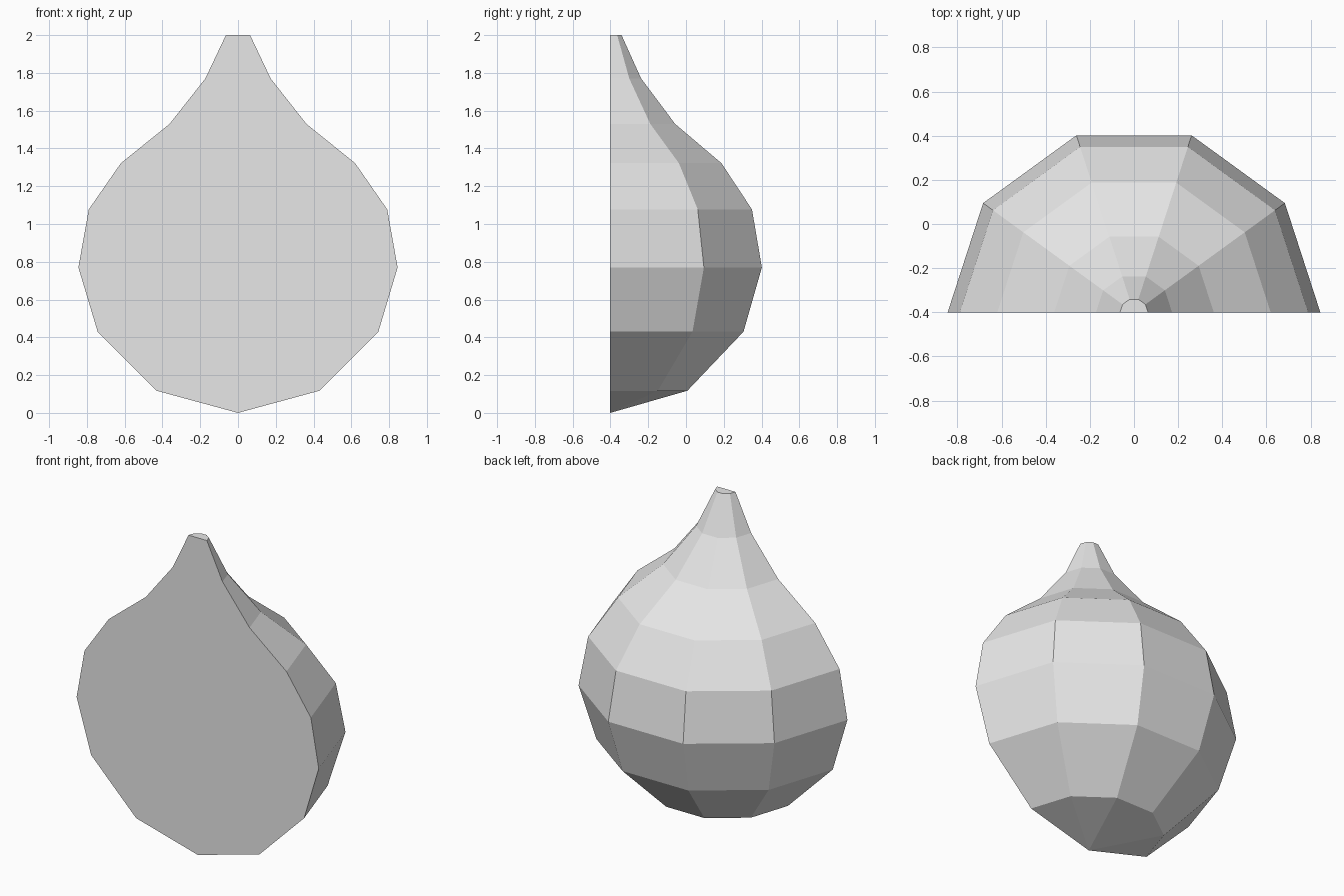
import bpy, bmesh
from math import sin, cos, pi

cube = bpy.data.objects.get("Cube")
if cube:
    bpy.data.objects.remove(cube, do_unlink=True)

# One plain grey for the whole part
grey = bpy.data.materials.new("plain_grey")
grey.use_nodes = True
colour = (0.8, 0.8, 0.8, 1)
grey.diffuse_color = colour
grey.node_tree.nodes["Principled BSDF"].inputs["Base Color"].default_value = colour

# Teardrop profile (radius, height) above the bottom tip
PROFILE = [(0.43, 0.117), (0.743, 0.43), (0.845, 0.77), (0.79, 1.077),
           (0.62, 1.322), (0.362, 1.53), (0.173, 1.77), (0.064, 2.0)]
SIDES = 5
FLAT_Y = -0.402

# Half turn of the profile, from the left edge round the back to the right
bm = bmesh.new()
tip = bm.verts.new((0, FLAT_Y, 0))
rings = []
for r, z in PROFILE:
    angles = [pi * i / SIDES for i in range(SIDES + 1)]
    rings.append([bm.verts.new((r * cos(a), FLAT_Y + r * sin(a), z)) for a in angles])

for i in range(SIDES):
    bm.faces.new((tip, rings[0][i + 1], rings[0][i]))
    for low, high in zip(rings, rings[1:]):
        bm.faces.new((low[i], low[i + 1], high[i + 1], high[i]))

# Top cap and the flat cut front
bm.faces.new(rings[-1])
bm.faces.new([tip] + [ring[0] for ring in rings] + [ring[-1] for ring in reversed(rings)])
bmesh.ops.recalc_face_normals(bm, faces=bm.faces)

mesh = bpy.data.meshes.new("half_teardrop")
bm.to_mesh(mesh)
bm.free()
mesh.materials.append(grey)
body = bpy.data.objects.new("half_teardrop", mesh)
bpy.context.collection.objects.link(body)
